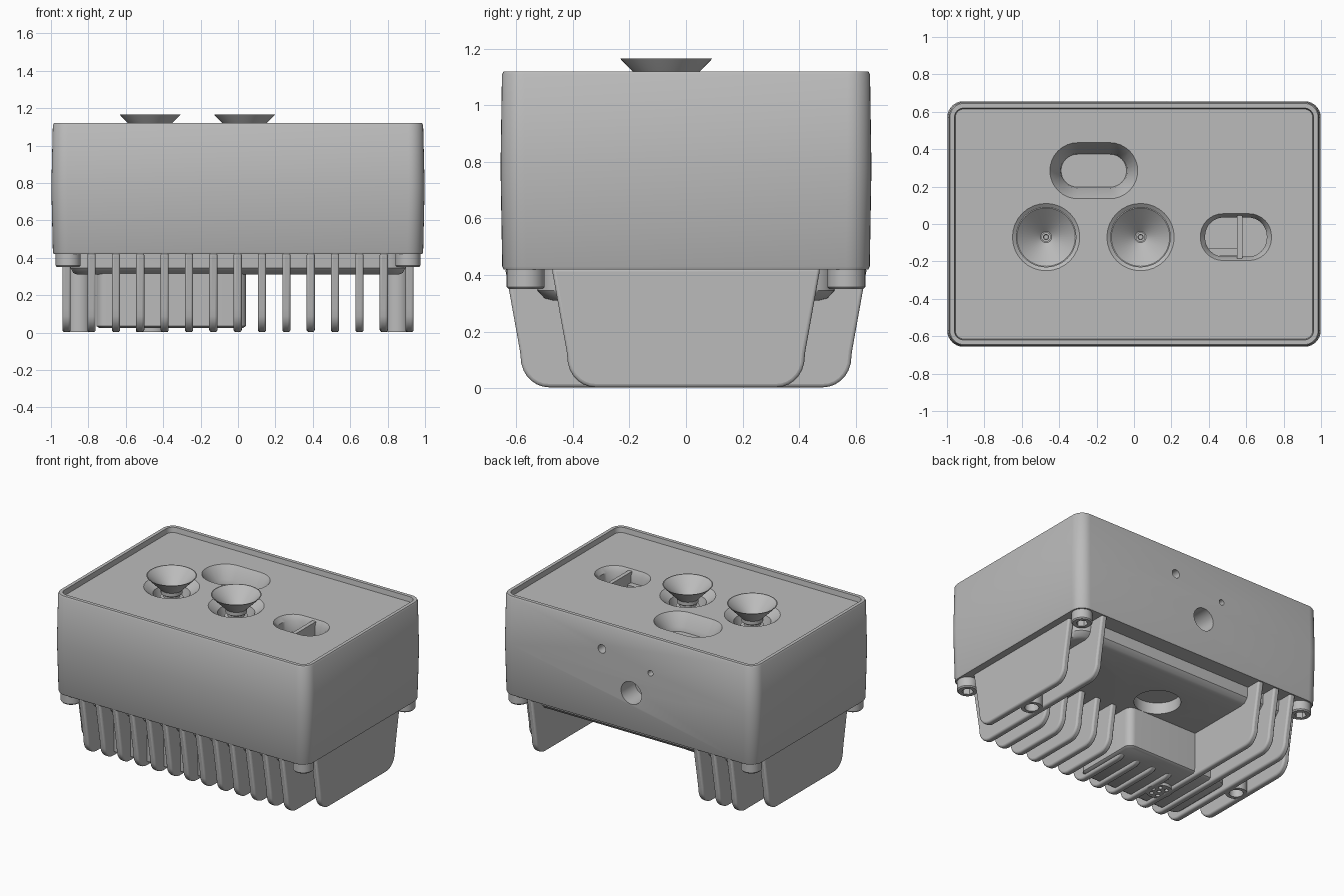
import bpy, bmesh, math
from mathutils import Matrix

if "Cube" in bpy.data.objects:
    bpy.data.objects.remove(bpy.data.objects["Cube"], do_unlink=True)

grey = bpy.data.materials.new("light_grey")
grey.use_nodes = True
grey.diffuse_color = (0.5, 0.5, 0.5, 1)
grey.node_tree.nodes["Principled BSDF"].inputs["Base Color"].default_value = (0.5, 0.5, 0.5, 1)


def finish(name, bm, bevel=0):
    bmesh.ops.remove_doubles(bm, verts=bm.verts, dist=1e-5)
    bmesh.ops.recalc_face_normals(bm, faces=bm.faces)
    mesh = bpy.data.meshes.new(name)
    bm.to_mesh(mesh)
    bm.free()
    mesh.materials.append(grey)
    ob = bpy.data.objects.new(name, mesh)
    bpy.context.collection.objects.link(ob)
    if bevel:
        mod = ob.modifiers.new("soft_edges", "BEVEL")
        mod.width, mod.segments = bevel, 3
        mod.limit_method = "ANGLE"
    return ob


def smooth(ob):
    bpy.ops.object.select_all(action="DESELECT")
    ob.select_set(True)
    bpy.context.view_layer.objects.active = ob
    bpy.ops.object.shade_smooth_by_angle(angle=math.radians(35))


def outline(hx, hy, r, seg):
    """Rounded rectangle; a circle when hx = hy = r."""
    pts = []
    for k, (sx, sy) in enumerate([(1, 1), (-1, 1), (-1, -1), (1, -1)]):
        for i in range(seg + 1):
            a = (k + i / seg) * math.pi / 2
            pts.append((sx * (hx - r) + r * math.cos(a), sy * (hy - r) + r * math.sin(a)))
    return pts


def loft(name, rings, at=(0, 0), seg=8, matrix=None):
    """Stack of rounded rectangles (hx, hy, radius, z), capped at both ends."""
    bm = bmesh.new()
    loops = [[bm.verts.new((x + at[0], y + at[1], z)) for x, y in outline(hx, hy, r, seg)]
             for hx, hy, r, z in rings]
    n = len(loops[0])
    for a, b in zip(loops, loops[1:]):
        for i in range(n):
            bm.faces.new((a[i], a[(i + 1) % n], b[(i + 1) % n], b[i]))
    bm.faces.new(loops[0][::-1])
    bm.faces.new(loops[-1])
    if matrix:
        bm.transform(matrix)
    return finish(name, bm)


def lathe(name, profile, **kw):
    return loft(name, [(r, r, r, z) for r, z in profile], **kw)


def cut(ob, cutters):
    for c in cutters:
        mod = ob.modifiers.new("cut", "BOOLEAN")
        mod.object, mod.operation, mod.solver = c, "DIFFERENCE", "EXACT"
        bpy.ops.object.select_all(action="DESELECT")
        bpy.context.view_layer.objects.active = ob
        ob.select_set(True)
        bpy.ops.object.modifier_apply(modifier="cut")
        bpy.data.objects.remove(c, do_unlink=True)


# Housing: gently bulging box with a raised rim around the top plate
FLOOR = 1.085
housing = loft("housing", [(0.985, 0.645, 0.08, 0.42), (0.99, 0.65, 0.085, 0.43),
                           (0.998, 0.656, 0.085, 0.78), (0.99, 0.651, 0.08, 1.11),
                           (0.984, 0.645, 0.075, 1.12), (0.96, 0.62, 0.05, 1.12),
                           (0.955, 0.615, 0.045, FLOOR)])
cups = [(-0.47, -0.07), (0.035, -0.07)]
pockets = [loft("oval_cutter", [(0.175, 0.088, 0.088, 0.97), (0.18, 0.094, 0.094, 1.0),
                                (0.235, 0.15, 0.15, FLOOR), (0.235, 0.15, 0.15, 1.2)], at=(-0.215, 0.285)),
           loft("split_cutter", [(0.165, 0.105, 0.1, 0.97), (0.165, 0.105, 0.1, 1.05),
                                 (0.19, 0.125, 0.12, FLOOR), (0.19, 0.125, 0.12, 1.2)], at=(0.545, -0.07))]
pockets += [lathe("cup_pit_cutter", [(0.1, 0.97), (0.12, 1.04), (0.18, FLOOR), (0.18, 1.2)], at=p) for p in cups]
for x, z, r in [(-0.03, 0.69, 0.08), (0.2, 0.94, 0.03), (-0.18, 0.87, 0.02)]:
    turn = Matrix.Translation((x, 0.6, z)) @ Matrix.Rotation(-math.pi / 2, 4, "X")
    pockets.append(lathe("port_cutter", [(r, -0.1), (r, 0.2)], matrix=turn))
cut(housing, pockets)
smooth(housing)

# Divider in the right-hand pocket
loft("pocket_divider", [(0.014, 0.115, 0.004, 0.96), (0.014, 0.115, 0.004, 1.075)], at=(0.565, -0.07), seg=2)
loft("pocket_step", [(0.085, 0.02, 0.01, 0.96), (0.085, 0.02, 0.01, 1.0)], at=(0.47, -0.15), seg=2)

# Suction cups: hollow cones on ribbed stems
for i, p in enumerate(cups):
    smooth(lathe(f"suction_cup_{i + 1}",
                 [(0.06, 0.96), (0.06, 0.995), (0.075, 1.0), (0.075, 1.015), (0.055, 1.02),
                  (0.055, 1.035), (0.07, 1.045), (0.07, 1.07), (0.158, 1.16), (0.162, 1.165),
                  (0.156, 1.165), (0.03, 1.05), (0.025, 1.05), (0.025, 1.06), (0.014, 1.06),
                  (0.012, 1.02)], at=p, seg=12))

# Heat sink base plate with a round recess underneath
plate = loft("heat_sink_plate", [(0.86, 0.47, 0.06, 0.31), (0.88, 0.5, 0.08, 0.318),
                                 (0.895, 0.525, 0.09, 0.345), (0.895, 0.53, 0.1, 0.425)])
cut(plate, [lathe("recess_cutter", [(0.15, 0.2), (0.15, 0.39)], at=(-0.06, 0.16))])
smooth(plate)


def fin(name, x, front, back, width=0.044):
    """Plate with sloping ends and rounded lower corners, front and back at its root."""
    pts = []
    for y, s in ((front, 1), (back, -1)):
        edge = [(y, 0.425), (y + s * 0.053, 0.13)]
        for i in range(1, 8):
            a = i / 7 * math.pi / 2
            edge.append((y + s * (0.055 + 0.1 * (1 - math.cos(a))), 0.11 - 0.107 * math.sin(a)))
        pts += edge if s == 1 else edge[::-1]
    bm = bmesh.new()
    face = bm.faces.new([bm.verts.new((x - width / 2, y, z)) for y, z in pts])
    ext = bmesh.ops.extrude_face_region(bm, geom=[face])
    bmesh.ops.translate(bm, verts=[v for v in ext["geom"] if isinstance(v, bmesh.types.BMVert)],
                        vec=(width, 0, 0))
    smooth(finish(name, bm, 0.012))


# Fins: short outer pair, full length at the sides, cut back across the middle
for i in range(13):
    x = -0.783 + i * 0.1302
    full = x < -0.5 or x > 0.7
    fin(f"fin_{i + 1}", x, -0.64, 0.64 if full else -0.02)
for side, s in (("left", 1), ("right", -1)):
    fin(f"outer_fin_{side}", s * 0.917, -0.475, 0.475)
    # Hollow mounting post between the side fins
    smooth(lathe(f"mounting_post_{side}", [(0.07, 0.35), (0.07, 0.003), (0.045, 0.003), (0.045, 0.1)],
                 at=(s * 0.85, 0)))
    # Socket-head bolts at the corners
    for end, t in (("front", -1), ("back", 1)):
        at = (s * 0.908, t * 0.567)
        bolt = lathe(f"bolt_{end}_{side}", [(0.067, 0.43), (0.067, 0.358), (0.06, 0.35)], at=at)
        bm = bmesh.new()
        bmesh.ops.create_cone(bm, cap_ends=True, segments=6, radius1=0.038, radius2=0.038, depth=0.08,
                              matrix=Matrix.Translation((*at, 0.36)))
        cut(bolt, [finish("socket_cutter", bm)])
        smooth(bolt)

# Rounded compartment between the fins, with a perforated vent underneath
smooth(loft("compartment", [(0.385, 0.23, 0.04, 0.025), (0.4, 0.245, 0.05, 0.035), (0.4, 0.25, 0.05, 0.32)],
            at=(-0.357, -0.24)))
vent = lathe("vent", [(0.085, 0.03), (0.085, 0.004)], at=(-0.46, -0.3))
holes = [(0, 0)] + [(0.05 * math.cos(k * math.pi / 3), 0.05 * math.sin(k * math.pi / 3)) for k in range(6)]
cut(vent, [lathe("vent_cutter", [(0.014, -0.01), (0.014, 0.022)], at=(-0.46 + x, -0.3 + y), seg=3)
           for x, y in holes])
smooth(vent)
